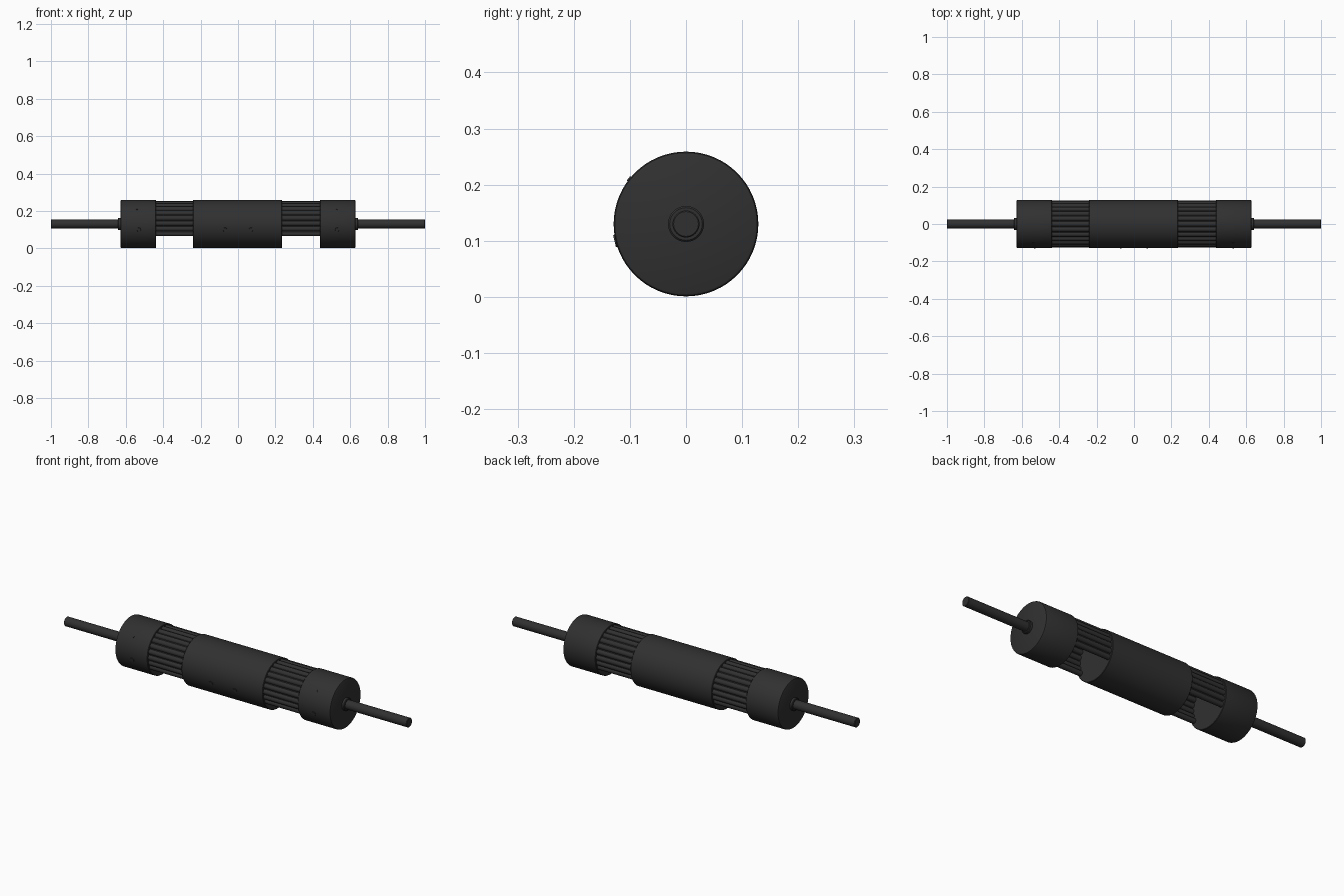
import bpy, bmesh, math
from mathutils import Vector

if "Cube" in bpy.data.objects:
    bpy.data.objects.remove(bpy.data.objects["Cube"])

ZC = 0.13      # axis height
R = 0.129      # housing radius


def material(name, rgb):
    m = bpy.data.materials.new(name)
    m.diffuse_color = (*rgb, 1)
    m.use_nodes = True
    m.node_tree.nodes["Principled BSDF"].inputs["Base Color"].default_value = m.diffuse_color
    return m


BLACK = material("matte black", (0.03, 0.03, 0.03))


def finish(name, bm, angle=35):
    bmesh.ops.recalc_face_normals(bm, faces=bm.faces)
    me = bpy.data.meshes.new(name)
    bm.to_mesh(me)
    bm.free()
    ob = bpy.data.objects.new(name, me)
    bpy.context.collection.objects.link(ob)
    me.materials.append(BLACK)
    bpy.ops.object.select_all(action='DESELECT')
    ob.select_set(True)
    bpy.context.view_layer.objects.active = ob
    bpy.ops.object.shade_smooth_by_angle(angle=math.radians(angle))
    return ob


def lathe(bm, profile, seg=64, y=0.0, z=ZC):
    """Closed solid of revolution about an x-parallel axis; profile = (x, radius)."""
    rings = []
    for x, r in profile:
        rings.append([bm.verts.new((x, y + r * math.cos(a), z + r * math.sin(a)))
                      for a in (2 * math.pi * i / seg for i in range(seg))])
    for a, b in zip(rings, rings[1:]):
        for i in range(seg):
            j = (i + 1) % seg
            bm.faces.new((a[i], a[j], b[j], b[i]))
    bm.faces.new(rings[0])
    bm.faces.new(rings[-1])


# Solid middle housing
bm = bmesh.new()
lathe(bm, [(-0.24, R - .002), (-0.238, R), (0.232, R), (0.234, R - .002)])
finish("middle_housing", bm)

A0, A1 = math.radians(-28), math.radians(208)   # arc of the ribbed grips
for side, s, grip in (("right", 1, (0.23, 0.442)), ("left", -1, (-0.442, -0.236))):
    # End housing with softened outer edge
    bm = bmesh.new()
    lathe(bm, [(s * 0.438, R - .002), (s * 0.44, R), (s * 0.621, R),
               (s * 0.626, R - .002), (s * 0.628, R - .006)])
    finish(side + "_end_housing", bm)

    # Collar and rod
    bm = bmesh.new()
    lathe(bm, [(s * 0.62, 0.032), (s * 0.639, 0.032), (s * 0.642, 0.029)], 40)
    finish(side + "_collar", bm)
    bm = bmesh.new()
    lathe(bm, [(s * 0.62, 0.024), (s * 0.998, 0.024), (s * 1.0, 0.022)], 40)
    finish(side + "_rod", bm)

    # Ribbed grip, open at the bottom: ribs over a thin shell
    bm = bmesh.new()
    n = 17
    for i in range(n):
        a = A0 + (A1 - A0) * i / (n - 1)
        lathe(bm, [(grip[0], 0.0135), (grip[1], 0.0135)], 14,
              0.111 * math.cos(a), ZC + 0.111 * math.sin(a))
    finish(side + "_grip_ribs", bm)
    bm = bmesh.new()
    loops = []
    for x, r in ((grip[0], 0.108), (grip[0], 0.115), (grip[1], 0.115), (grip[1], 0.108)):
        loops.append([bm.verts.new((x, r * math.cos(a), ZC + r * math.sin(a)))
                      for a in (A0 + (A1 - A0) * i / 48 for i in range(49))])
    for k in range(4):
        p, q = loops[k], loops[(k + 1) % 4]
        for i in range(48):
            bm.faces.new((p[i], p[i + 1], q[i + 1], q[i]))
    bm.faces.new([l[0] for l in loops])
    bm.faces.new([l[-1] for l in loops])
    finish(side + "_grip_shell", bm)

# Small screw heads along the front
for k, (x, z, r) in enumerate([(-0.53, 0.10, .013), (-0.07, 0.10, .013), (0.07, 0.10, .013),
                               (0.53, 0.10, .013), (-0.54, 0.21, .006), (0.53, 0.21, .006)]):
    d = Vector((0, -math.sqrt(R * R - (z - ZC) ** 2), z - ZC)).normalized()
    bm = bmesh.new()
    bmesh.ops.create_cone(bm, cap_ends=True, segments=20, radius1=r, radius2=r * 0.8, depth=0.008)
    bmesh.ops.rotate(bm, verts=bm.verts, matrix=d.to_track_quat('Z', 'Y').to_matrix())
    bmesh.ops.translate(bm, verts=bm.verts, vec=d * (R - 0.002) + Vector((x, 0, ZC)))
    finish("screw_%d" % (k + 1), bm)
